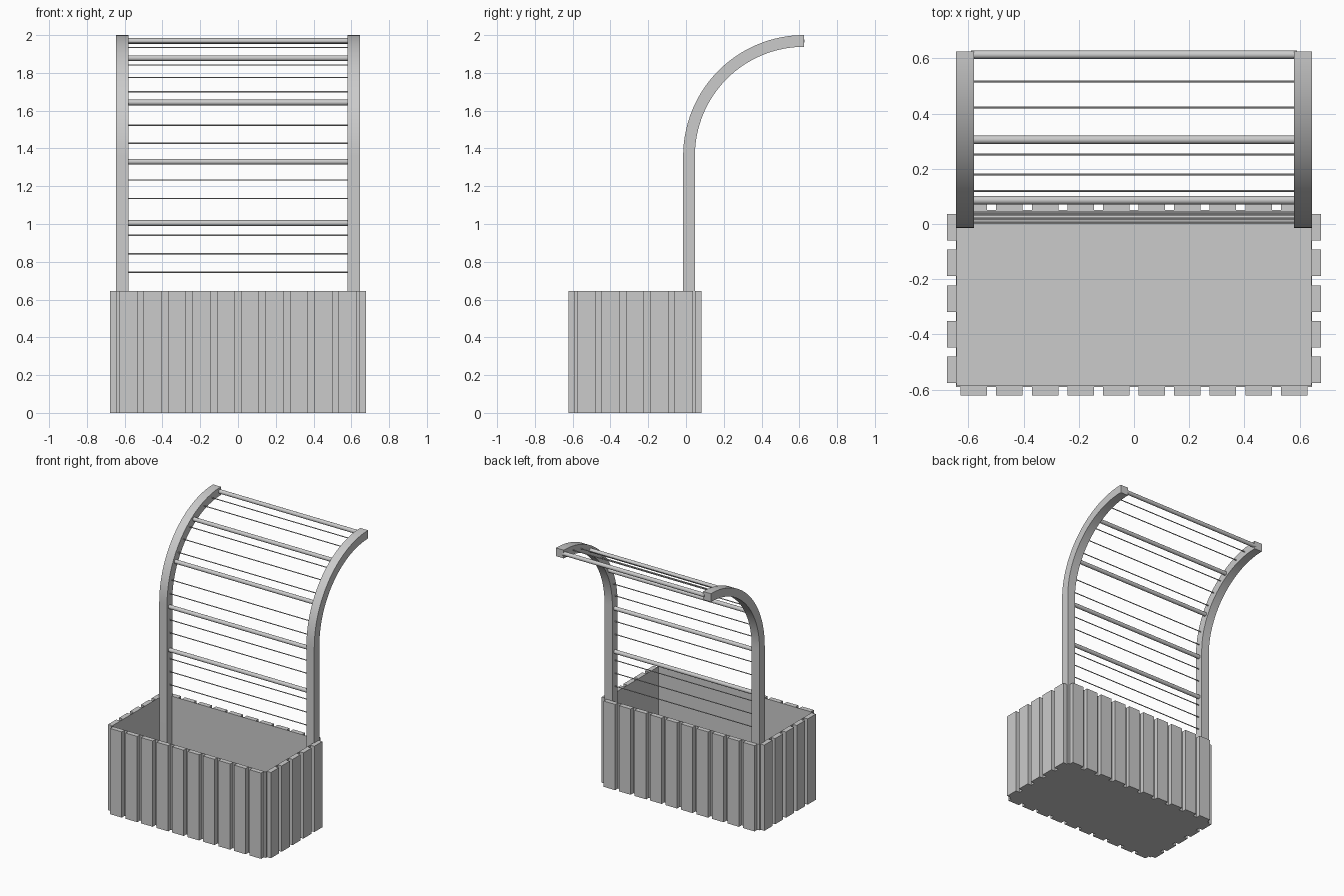
import bpy, bmesh, math
from mathutils import Matrix, Vector

if "Cube" in bpy.data.objects:
    bpy.data.objects.remove(bpy.data.objects["Cube"], do_unlink=True)

grey = bpy.data.materials.new("plain_grey")
grey.use_nodes = True
COLOUR = (0.6, 0.6, 0.6, 1)
grey.diffuse_color = COLOUR
grey.node_tree.nodes["Principled BSDF"].inputs["Base Color"].default_value = COLOUR

HEIGHT = 0.645                  # planter height
HALF_X, MID_Y, HALF_Y = 0.645, -0.27, 0.32
PLANK_T = 0.032
ARC_Y, ARC_Z = 0.625, 1.36      # centre of the arch bend
R_OUT, R_IN = 0.64, 0.578
R_MID = (R_OUT + R_IN) / 2


def finish(name, bm, smooth=False):
    bmesh.ops.recalc_face_normals(bm, faces=bm.faces)
    mesh = bpy.data.meshes.new(name)
    bm.to_mesh(mesh)
    bm.free()
    obj = bpy.data.objects.new(name, mesh)
    bpy.context.collection.objects.link(obj)
    mesh.materials.append(grey)
    if smooth:
        bpy.ops.object.select_all(action='DESELECT')
        obj.select_set(True)
        bpy.context.view_layer.objects.active = obj
        bpy.ops.object.shade_smooth_by_angle(angle=math.radians(35))
    return obj


def box(name, centre, size):
    bm = bmesh.new()
    bmesh.ops.create_cube(bm, size=1, matrix=Matrix.Translation(centre) @ Matrix.Diagonal((*size, 1)))
    return finish(name, bm)


def arch_point(s, radius):
    """Point at path length s (equal to height on the straight part)."""
    if s <= ARC_Z:
        return ARC_Y - radius, s
    a = (s - ARC_Z) / R_MID
    return ARC_Y - radius * math.cos(a), ARC_Z + radius * math.sin(a)


def bar(name, s, radius, sides):
    y, z = arch_point(s, R_MID)
    bm = bmesh.new()
    turn = Matrix.Translation((0, y, z)) @ Matrix.Rotation(math.pi / 2, 4, 'Y')
    bmesh.ops.create_cone(bm, cap_ends=True, segments=sides, radius1=radius,
                          radius2=radius, depth=1.18, matrix=turn)
    finish(name, bm, smooth=True)


# Open planter liner: floor and four thin walls
bm = bmesh.new()
bmesh.ops.create_cube(bm, size=1, matrix=Matrix.Translation((0, MID_Y, HEIGHT / 2))
                      @ Matrix.Diagonal((2 * HALF_X, 2 * HALF_Y, HEIGHT, 1)))
bmesh.ops.delete(bm, geom=[f for f in bm.faces if f.calc_center_median().z > HEIGHT - 0.01],
                 context='FACES_ONLY')
liner = finish("planter_liner", bm)
# An open shell may be recalculated either way, so point the floor outward
if next(p for p in liner.data.polygons if abs(p.normal.z) > 0.9).normal.z > 0:
    liner.data.flip_normals()
shell = liner.modifiers.new("wall_thickness", 'SOLIDIFY')
shell.thickness = 0.006
shell.offset = -1

# Upright planks around the planter
for side, sign in (("front", -1), ("back", 1)):
    for i in range(10):
        x = -0.58 + 1.16 * i / 9
        y = MID_Y + sign * (HALF_Y + PLANK_T / 2)
        box(f"{side}_plank_{i + 1}", (x, y, HEIGHT / 2), (0.096, PLANK_T, HEIGHT))
for side, sign in (("right", -1), ("left", 1)):
    for i in range(5):
        y = MID_Y + 0.129 * (i - 2)
        x = sign * (HALF_X + PLANK_T / 2)
        box(f"{side}_plank_{i + 1}", (x, y, HEIGHT / 2), (PLANK_T, 0.096, HEIGHT))

# Curved posts: one side profile extruded across the width
SEGMENTS = 32
path = [0.006] + [ARC_Z + R_MID * math.pi / 2 * i / SEGMENTS for i in range(SEGMENTS + 1)]
for side, sign in (("right", -1), ("left", 1)):
    bm = bmesh.new()
    rings = []
    for s in path:
        corners = [(x, r) for x, r in ((0.58, R_OUT), (HALF_X, R_OUT), (HALF_X, R_IN), (0.58, R_IN))]
        rings.append([bm.verts.new((sign * x, *arch_point(s, r))) for x, r in corners])
    for low, high in zip(rings, rings[1:]):
        for k in range(4):
            n = (k + 1) % 4
            bm.faces.new((low[k], low[n], high[n], high[k]))
    bm.faces.new(rings[0])
    bm.faces.new(rings[-1])
    finish(f"{side}_post", bm, smooth=True)

# Thick rungs, evenly spaced along the posts
for i in range(5):
    bar(f"rung_{i + 1}", 1.005 + 0.325 * i, 0.015, 20)

# Thin wires between the rungs
for k in range(16):
    if k not in (3, 6, 9, 13):
        bar(f"wire_{k + 1}", 0.745 + 0.0975 * k, 0.0035, 8)
